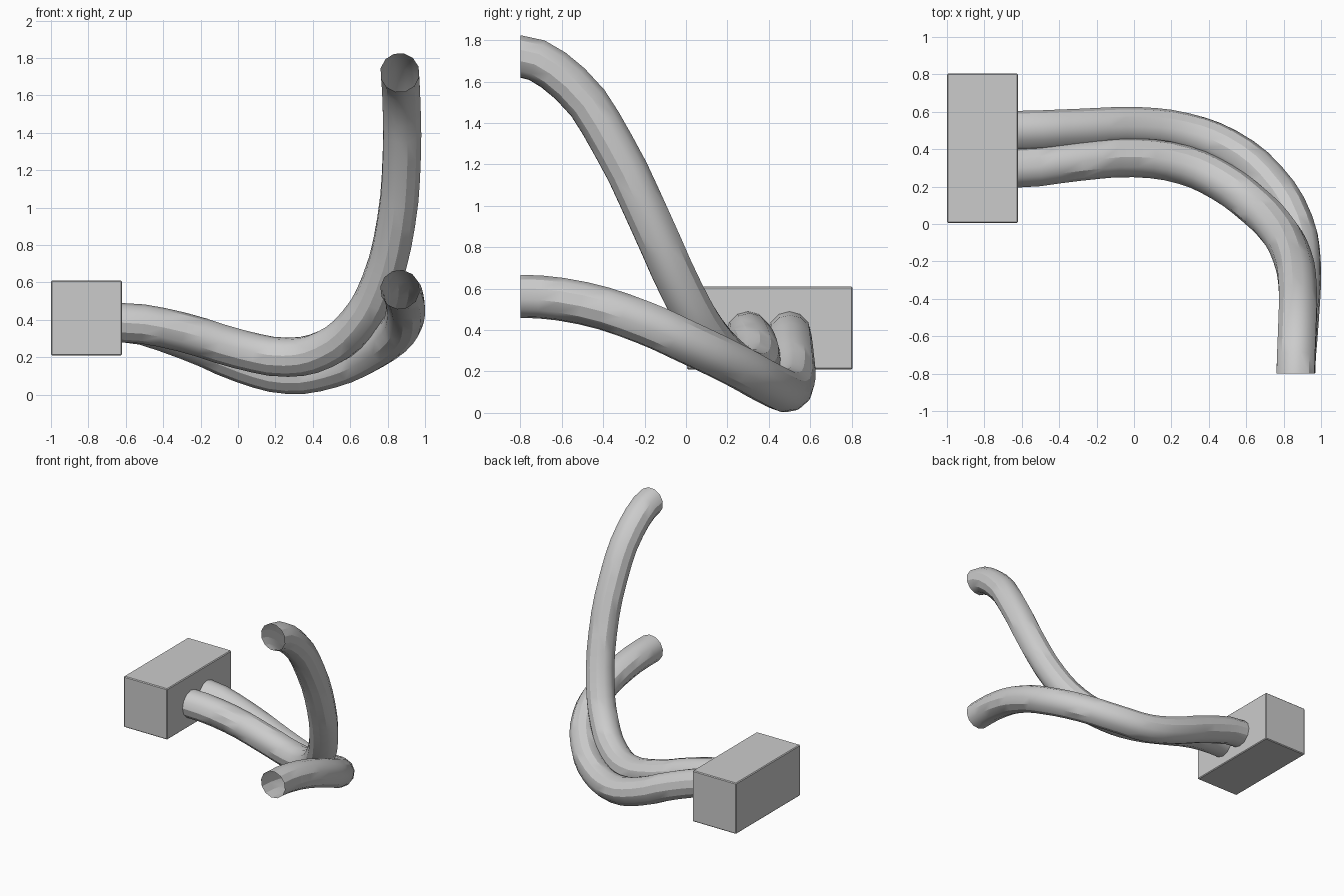
import bpy
from mathutils import Vector

if "Cube" in bpy.data.objects:
    bpy.data.objects.remove(bpy.data.objects["Cube"])

RADIUS = 0.105


def tube(name, pts, start_len, end_len):
    """Open round tube along a smooth path, leaving along +x and ending along -y."""
    cu = bpy.data.curves.new(name, 'CURVE')
    cu.dimensions = '3D'
    cu.bevel_depth = RADIUS
    cu.bevel_resolution = 4
    cu.resolution_u = 3
    cu.use_fill_caps = False
    sp = cu.splines.new('BEZIER')
    sp.bezier_points.add(len(pts) - 1)
    for bp, p in zip(sp.bezier_points, pts):
        bp.co = p
        bp.handle_left_type = bp.handle_right_type = 'AUTO'
    # End handles keep the cut faces square to x and y
    for bp, d in ((sp.bezier_points[0], Vector((start_len, 0, 0))),
                  (sp.bezier_points[-1], Vector((0, -end_len, 0)))):
        bp.handle_left_type = bp.handle_right_type = 'FREE'
        bp.handle_left = bp.co - d
        bp.handle_right = bp.co + d
    ob = bpy.data.objects.new(name, cu)
    bpy.context.collection.objects.link(ob)
    bpy.ops.object.select_all(action='DESELECT')
    ob.select_set(True)
    bpy.context.view_layer.objects.active = ob
    bpy.ops.object.convert(target='MESH')
    bpy.ops.object.shade_smooth_by_angle()


# Connector block with slightly eased edges
bpy.ops.mesh.primitive_cube_add(size=1, location=(-0.81, 0.405, 0.41))
block = bpy.context.object
block.name = "connector_block"
block.scale = (0.38, 0.80, 0.40)
bpy.ops.object.transform_apply(location=False, rotation=False, scale=True)
bev = block.modifiers.new("eased_edges", 'BEVEL')
bev.width = 0.006
bev.segments = 1

# Outer tube dips to the floor and sweeps round low
tube("lower_tube", [
    (-0.62, 0.50, 0.385), (-0.27, 0.512, 0.29), (0.03, 0.52, 0.165),
    (0.27, 0.49, 0.108), (0.50, 0.405, 0.14), (0.71, 0.24, 0.23),
    (0.86, 0.00, 0.345), (0.895, -0.20, 0.435), (0.885, -0.50, 0.53),
    (0.865, -0.80, 0.563)], 0.12, 0.10)

# Inner tube turns beside it and climbs
tube("upper_tube", [
    (-0.62, 0.30, 0.385), (-0.30, 0.335, 0.335), (0.00, 0.355, 0.245),
    (0.27, 0.315, 0.20), (0.47, 0.225, 0.245), (0.64, 0.10, 0.38),
    (0.76, -0.02, 0.59), (0.845, -0.17, 0.92), (0.876, -0.35, 1.29),
    (0.873, -0.56, 1.59), (0.865, -0.80, 1.722)], 0.12, 0.08)
